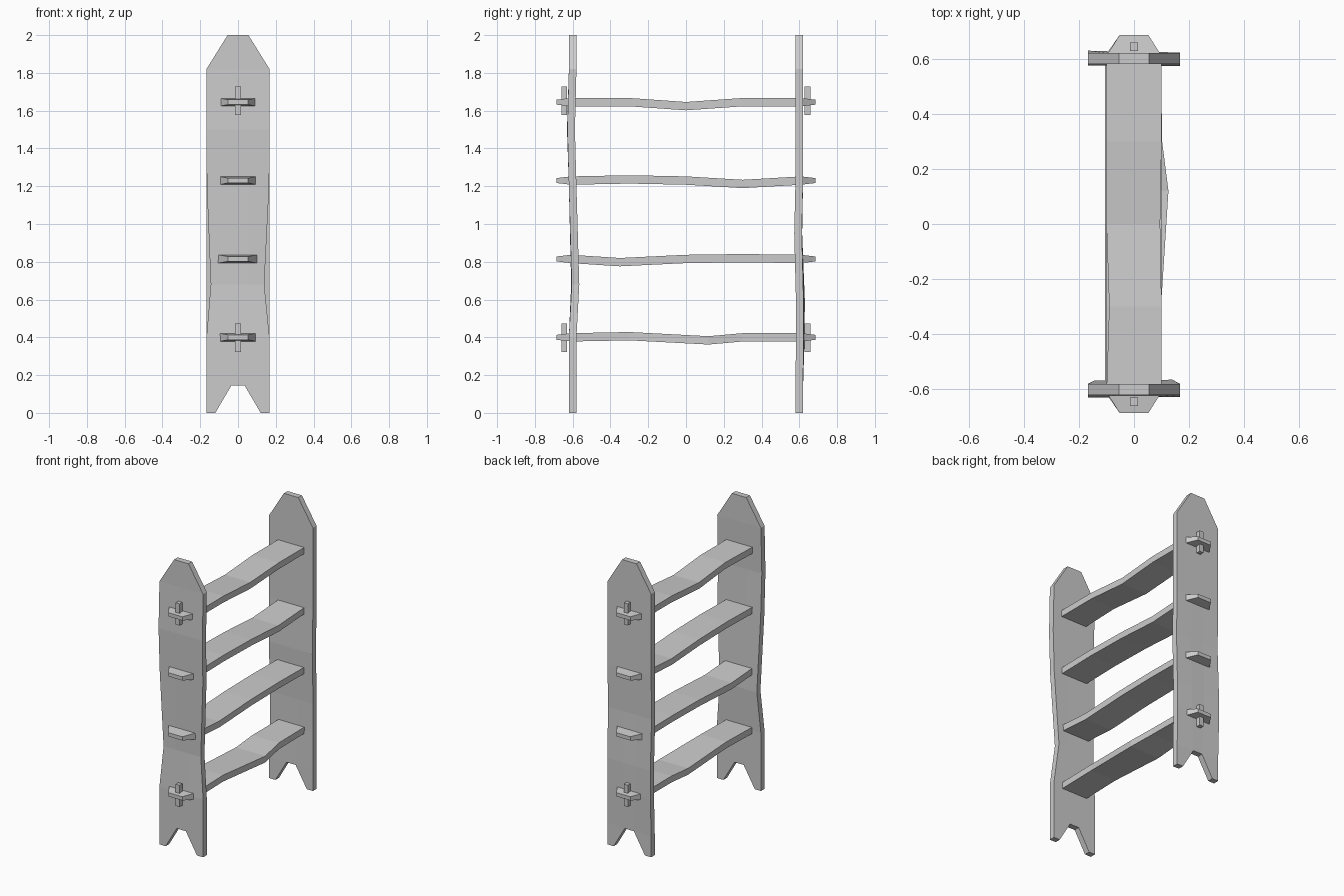
import bpy, bmesh

if "Cube" in bpy.data.objects:
    bpy.data.objects.remove(bpy.data.objects["Cube"])


def finish(bm, name):
    bmesh.ops.recalc_face_normals(bm, faces=bm.faces[:])
    mesh = bpy.data.meshes.new(name)
    bm.to_mesh(mesh)
    bm.free()
    obj = bpy.data.objects.new(name, mesh)
    bpy.context.collection.objects.link(obj)
    return obj


def side_panel(name, y, bends):
    """Plank with pointed top and notched foot; bends: z -> (left dx, right dx, left dy, right dy)."""
    bm = bmesh.new()
    inner = {0: .12, .145: .035, 1.82: .055, 2.0: .055}
    rows = []
    for z in sorted(set(inner) | set(bends)):
        a, b, c, d = bends.get(z, (0, 0, 0, 0))
        i = inner.get(z, .05)
        o = .055 if z == 2.0 else .167
        m = (c + d) / 2
        rows.append([bm.verts.new((x, y - .02 + dy, z)) for x, dy in
                     ((-o + a, c), (-i, m), (i, m), (o + b, d))])
    for r, (lo, hi) in enumerate(zip(rows, rows[1:])):
        for k in range(3):
            if r == 0 and k == 1:      # open notch between the feet
                continue
            bm.faces.new((lo[k], lo[k + 1], hi[k + 1], hi[k]))
    bmesh.ops.remove_doubles(bm, verts=bm.verts[:], dist=1e-4)
    ext = bmesh.ops.extrude_face_region(bm, geom=bm.faces[:], use_keep_orig=True)
    moved = [g for g in ext["geom"] if isinstance(g, bmesh.types.BMVert)]
    bmesh.ops.translate(bm, verts=moved, vec=(0, .04, 0))
    return finish(bm, name)


def shelf(name, z, left, right, bends):
    """Plank with tapered through-tenons; bends: (y, dz, left dx, right dx)."""
    bm = bmesh.new()
    stations = [(-.685, -.053, .053, 0, .013), (-.61, left, right, 0, .022)]
    stations += [(y, left + a, right + b, dz, .022) for y, dz, a, b in bends]
    stations += [(.61, left, right, 0, .022), (.685, -.053, .053, 0, .013)]
    loops = [[bm.verts.new((x, y, z + dz + s * h)) for x, s in
              ((l, -1), (r, -1), (r, 1), (l, 1))] for y, l, r, dz, h in stations]
    for p, q in zip(loops, loops[1:]):
        for k in range(4):
            n = (k + 1) % 4
            bm.faces.new((p[k], p[n], q[n], q[k]))
    bm.faces.new(loops[0])
    bm.faces.new(loops[-1])
    return finish(bm, name)


def peg(name, y, z):
    bm = bmesh.new()
    bmesh.ops.create_cube(bm, size=1)
    bmesh.ops.scale(bm, verts=bm.verts[:], vec=(.03, .03, .15))
    bmesh.ops.translate(bm, verts=bm.verts[:], vec=(0, y, z))
    return finish(bm, name)


# Upright side panels, worn and slightly warped
side_panel("front_side_panel", -.6, {
    .4: (0, 0, 0, 0), .68: (.023, -.028, .012, .015),
    1.2: (.002, -.002, 0, 0), 1.5: (0, 0, -.01, -.008)})
side_panel("back_side_panel", .6, {
    .4: (0, 0, .008, .002), .6: (0, 0, .009, .002),
    .95: (0, 0, -.005, -.007), 1.25: (0, 0, 0, 0)})

# Four sagging shelves
shelf("shelf_1", .4, -.1, .098, [(-.3, .006, .002, 0), (.12, -.016, 0, .027), (.3, 0, 0, .004)])
shelf("shelf_2", .815, -.105, .1, [(-.35, -.017, 0, 0), (0, 0, 0, 0), (.3, .004, 0, 0)])
shelf("shelf_3", 1.23, -.1, .1, [(-.3, .006, 0, 0), (0, 0, 0, 0), (.3, -.018, 0, 0)])
shelf("shelf_4", 1.645, -.1, .1, [(-.3, 0, .01, 0), (0, -.021, 0, -.005), (.3, 0, 0, 0)])

# Locking pegs through the tenons of the top and bottom shelves
for z, level in ((.397, "lower"), (1.652, "upper")):
    for y, side in ((-.645, "front"), (.643, "back")):
        peg(f"{level}_{side}_peg", y, z)
